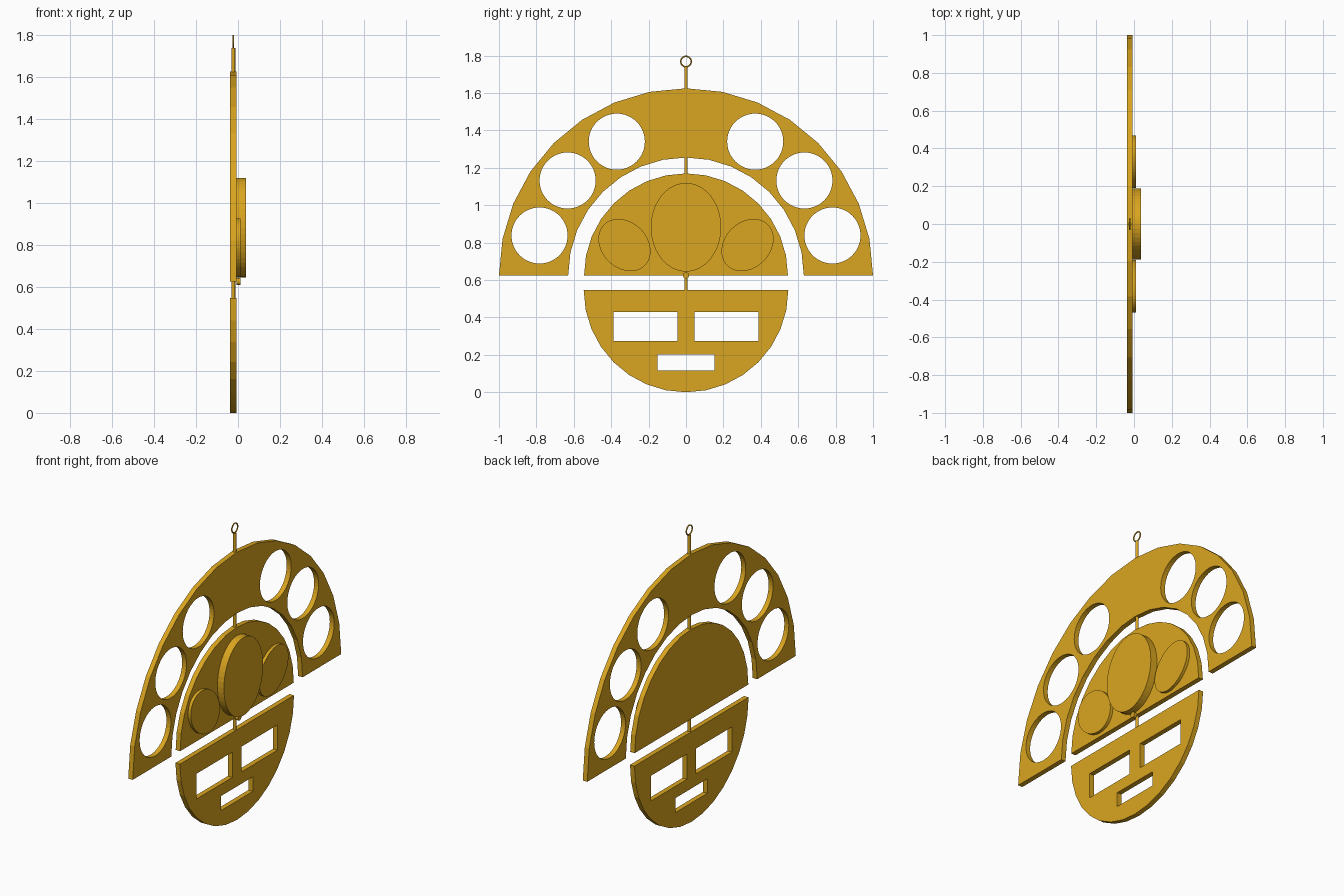
import bpy, bmesh
from math import cos, sin, pi, radians
from mathutils import Matrix

if "Cube" in bpy.data.objects:
    bpy.data.objects.remove(bpy.data.objects["Cube"])

gold = bpy.data.materials.new("gold")
gold.diffuse_color = (0.701, 0.376, 0.014, 1)
gold.use_nodes = True
gold.node_tree.nodes["Principled BSDF"].inputs["Base Color"].default_value = gold.diffuse_color

BACK, FACE, LOW, HIGH = -0.037, -0.007, 0.011, 0.037   # depth levels along x
MID = (BACK + FACE) / 2
TO_YZ = Matrix(((0, 0, 1, 0), (1, 0, 0, 0), (0, 1, 0, 0), (0, 0, 0, 1)))


def arc(cz, r, start, end, n=16):
    return [(r * cos(radians(start + (end - start) * i / n)),
             cz + r * sin(radians(start + (end - start) * i / n))) for i in range(n + 1)]


def ellipse(cy, cz, a, b, tilt=0, n=48):
    c, s = cos(radians(tilt)), sin(radians(tilt))
    pts = [(a * cos(2 * pi * i / n), b * sin(2 * pi * i / n)) for i in range(n)]
    return [(cy + u * c - v * s, cz + u * s + v * c) for u, v in pts]


def rect(y0, y1, z0, z1):
    return [(y0, z0), (y1, z0), (y1, z1), (y0, z1)]


def plate(name, loops, x0, x1):
    """Flat plate from an outline plus hole loops in the y-z plane."""
    cu = bpy.data.curves.new(name + "_outline", 'CURVE')
    cu.dimensions, cu.fill_mode = '2D', 'BOTH'
    cu.extrude = (x1 - x0) / 2
    for pts in loops:
        sp = cu.splines.new('POLY')
        sp.points.add(len(pts) - 1)
        for p, (u, v) in zip(sp.points, pts):
            p.co = (u, v, 0, 1)
        sp.use_cyclic_u = True
    tmp = bpy.data.objects.new(name + "_outline", cu)
    bpy.context.collection.objects.link(tmp)
    me = bpy.data.meshes.new_from_object(tmp)
    bpy.data.objects.remove(tmp)
    me.name = name
    me.transform(Matrix.Translation(((x0 + x1) / 2, 0, 0)) @ TO_YZ)
    bm = bmesh.new()
    bm.from_mesh(me)
    bmesh.ops.remove_doubles(bm, verts=bm.verts, dist=1e-5)
    bmesh.ops.recalc_face_normals(bm, faces=bm.faces)
    for f in bm.faces:
        f.smooth = False
    bm.to_mesh(me)
    bm.free()
    ob = bpy.data.objects.new(name, me)
    bpy.context.collection.objects.link(ob)
    me.materials.clear()
    me.materials.append(gold)
    return ob


def rod(name, z0, z1):
    bpy.ops.mesh.primitive_cylinder_add(vertices=16, radius=0.009, depth=z1 - z0,
                                        location=(MID, 0, (z0 + z1) / 2))
    ob = bpy.context.object
    ob.name = name
    ob.data.materials.append(gold)
    bpy.ops.object.shade_smooth_by_angle()


# outer arch with three round holes per side
holes = [ellipse(s * y, z, 0.15, 0.15) for s in (-1, 1)
         for y, z in ((0.783, 0.838), (0.633, 1.132), (0.37, 1.34))]
plate("outer_arch", [arc(0.625, 1.0, 0, 180) + arc(0.625, 0.63, 180, 0)] + holes, BACK, FACE)

# middle half disc with raised ovals
plate("upper_half_disc", [arc(0.625, 0.545, 0, 180)], BACK, FACE)
plate("centre_oval", [ellipse(0, 0.882, 0.188, 0.237)], FACE, HIGH)
for side, s in (("left", -1), ("right", 1)):
    plate(side + "_oval", [ellipse(s * 0.329, 0.787, 0.155, 0.122, s * 45)], FACE, LOW)
plate("small_stud", [ellipse(0, 0.625, 0.017, 0.017, n=16)], FACE, LOW)

# lower half disc with rectangular cut-outs
cuts = [rect(0.045, 0.388, 0.275, 0.428), rect(-0.388, -0.045, 0.275, 0.428),
        rect(-0.152, 0.152, 0.115, 0.203)]
plate("lower_half_disc", [arc(0.547, 0.547, 180, 360)] + cuts, BACK, FACE)

# connecting rods and hanging ring
rod("lower_rod", 0.54, 0.63)
rod("middle_rod", 1.16, 1.262)
rod("top_rod", 1.61, 1.738)
bpy.ops.mesh.primitive_torus_add(major_segments=32, minor_segments=8, major_radius=0.028,
                                 minor_radius=0.004, location=(MID, 0, 1.768),
                                 rotation=(0, pi / 2, 0))
ring = bpy.context.object
ring.name = "hanging_ring"
ring.data.materials.append(gold)
bpy.ops.object.shade_smooth_by_angle()
